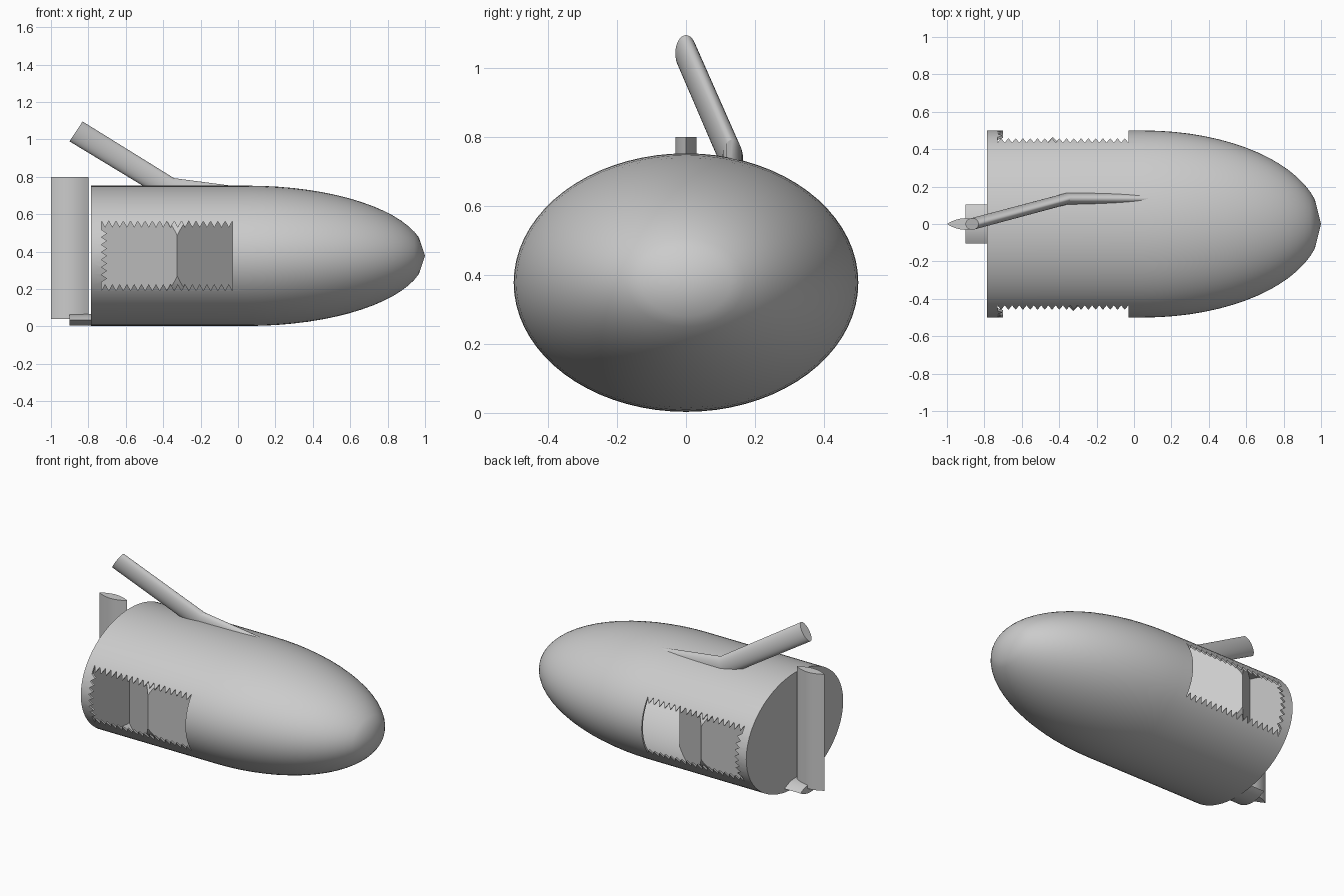
import bpy
import bmesh
from math import sin, cos, pi, radians

if "Cube" in bpy.data.objects:
    bpy.data.objects.remove(bpy.data.objects["Cube"], do_unlink=True)

grey = bpy.data.materials.new("hull grey")
grey.use_nodes = True
colour = (0.6, 0.6, 0.6, 1)
grey.diffuse_color = colour
grey.node_tree.nodes["Principled BSDF"].inputs["Base Color"].default_value = colour

MID_Z = 0.378
SIDES = 72


def make_object(name, bm, inside=()):
    """Finish a mesh; faces listed as inside are turned inward."""
    bmesh.ops.recalc_face_normals(bm, faces=bm.faces)
    if inside:
        bmesh.ops.reverse_faces(bm, faces=inside)
    mesh = bpy.data.meshes.new(name)
    bm.to_mesh(mesh)
    bm.free()
    mesh.materials.append(grey)
    obj = bpy.data.objects.new(name, mesh)
    bpy.context.collection.objects.link(obj)
    return obj


def loft(bm, rings, tip=None):
    """Skin a row of point rings, capping the ends or closing on a tip."""
    rows = [[bm.verts.new(p) for p in ring] for ring in rings]
    n = len(rows[0])
    faces = [bm.faces.new(rows[0])]
    for a, b in zip(rows, rows[1:]):
        for i in range(n):
            j = (i + 1) % n
            faces.append(bm.faces.new((a[i], a[j], b[j], b[i])))
    if tip:
        t = bm.verts.new(tip)
        for i in range(n):
            faces.append(bm.faces.new((rows[-1][i], rows[-1][(i + 1) % n], t)))
    else:
        faces.append(bm.faces.new(rows[-1]))
    return faces


def hull_body(bm, gap):
    """Elliptical body, straight aft and rounded to a blunt point at the nose."""
    def ring(x, s):
        return [(x, (0.5 - gap) * s * cos(2 * pi * i / SIDES),
                 MID_Z + (0.375 - gap) * s * sin(2 * pi * i / SIDES)) for i in range(SIDES)]
    rings = [ring(gap - 0.785, 1)]
    for deg in range(0, 80, 5):
        t = radians(deg)
        rings.append(ring(0.05 + (0.95 - gap) * sin(t), cos(t)))
    return loft(bm, rings, (1 - gap, 0, MID_Z))


def prism(name, outline, axis, lo, hi):
    """Extrude a 2D outline along x, y or z."""
    place = {"x": lambda u, v, d: (d, u, v),
             "y": lambda u, v, d: (u, d, v),
             "z": lambda u, v, d: (u, v, d)}[axis]
    bm = bmesh.new()
    loft(bm, [[place(u, v, d) for u, v in outline] for d in (lo, hi)])
    return make_object(name, bm)


def boolean(obj, tool, operation):
    mod = obj.modifiers.new("cut", "BOOLEAN")
    mod.operation = operation
    mod.solver = "EXACT"
    mod.object = tool
    bpy.context.view_layer.objects.active = obj
    bpy.ops.object.modifier_apply(modifier=mod.name)
    bpy.data.objects.remove(tool, do_unlink=True)


def smooth(obj, angle):
    bpy.ops.object.select_all(action="DESELECT")
    obj.select_set(True)
    bpy.context.view_layer.objects.active = obj
    bpy.ops.object.shade_smooth_by_angle(angle=radians(angle))


# Hollow hull: outer and inner skins
bm = bmesh.new()
hull_body(bm, 0)
inner_skin = hull_body(bm, 0.012)
hull = make_object("hull", bm, inner_skin)

# Toothed window through both sides
FRONT, REAR, LOW, HIGH, TOOTH = -0.03, -0.73, 0.192, 0.563, 0.035


def teeth(start, end, count):
    """Roots (0) and points (1) along an edge, ending on a root."""
    step = (end - start) / count
    for i in range(count):
        yield start + step * i, 0
        yield start + step * (i + 0.5), 1
    yield end, 0


low_edge = [(x, LOW + TOOTH * k) for x, k in teeth(REAR, FRONT, 18)]
high_edge = [(x, HIGH - TOOTH * k) for x, k in teeth(FRONT, REAR, 18)]
rear_edge = [(REAR + 0.03 * k, z) for z, k in teeth(HIGH - 0.045, LOW + 0.045, 7)]
window = prism("window_cutter", low_edge + high_edge + rear_edge, "y", -0.7, 0.7)
window.hide_render = True
boolean(hull, window, "DIFFERENCE")
smooth(hull, 30)

# Diagonal core block inside the cabin
CORE_X, LONG, SHORT = -0.38, 0.52, 0.41


def corner(a, b):
    # meeting of two diagonal wall lines about the core centre
    return CORE_X + (b - a) / 2, (a + b) / 2


core = prism("core_walls", [corner(-LONG, -SHORT), corner(-LONG, SHORT),
                            corner(LONG, SHORT), corner(LONG, -SHORT)], "z", -0.1, 0.9)
bm = bmesh.new()
hull_body(bm, 0.013)
core_limit = make_object("core_limit", bm)
core_limit.hide_render = True
boolean(core, core_limit, "INTERSECT")
smooth(core, 30)

# Bent snorkel with an oval section
stations = [((-0.866, 0, 1.043), (0.035, 0.053)),
            ((-0.36, 0.135, 0.733), (0.018, 0.06)),
            ((0.1, 0.135, 0.672), (0.008, 0.062))]
angles = [2 * pi * i / 32 for i in range(32)]
bm = bmesh.new()
loft(bm, [[(cx + ux * sin(t), cy + 0.031 * cos(t), cz + uz * sin(t)) for t in angles]
          for (cx, cy, cz), (ux, uz) in stations])
smooth(make_object("snorkel", bm), 25)


def lens(half_length, half_width, cu, cv):
    """Sharp-ended lens outline made of two shallow arcs."""
    steps = [i / 8 - 1 for i in range(16)]
    upper = [(cu + half_length * s, cv + half_width * (1 - s * s)) for s in steps]
    lower = [(cu - half_length * s, cv - half_width * (1 - s * s)) for s in steps]
    return upper + lower


# Upright rudder and small flat fin under the stern
smooth(prism("rudder", lens(0.1, 0.031, -0.9, 0), "z", 0.04, 0.8), 25)
smooth(prism("stern_fin", lens(0.105, 0.03, 0, 0.036), "x", -0.9, -0.78), 25)
